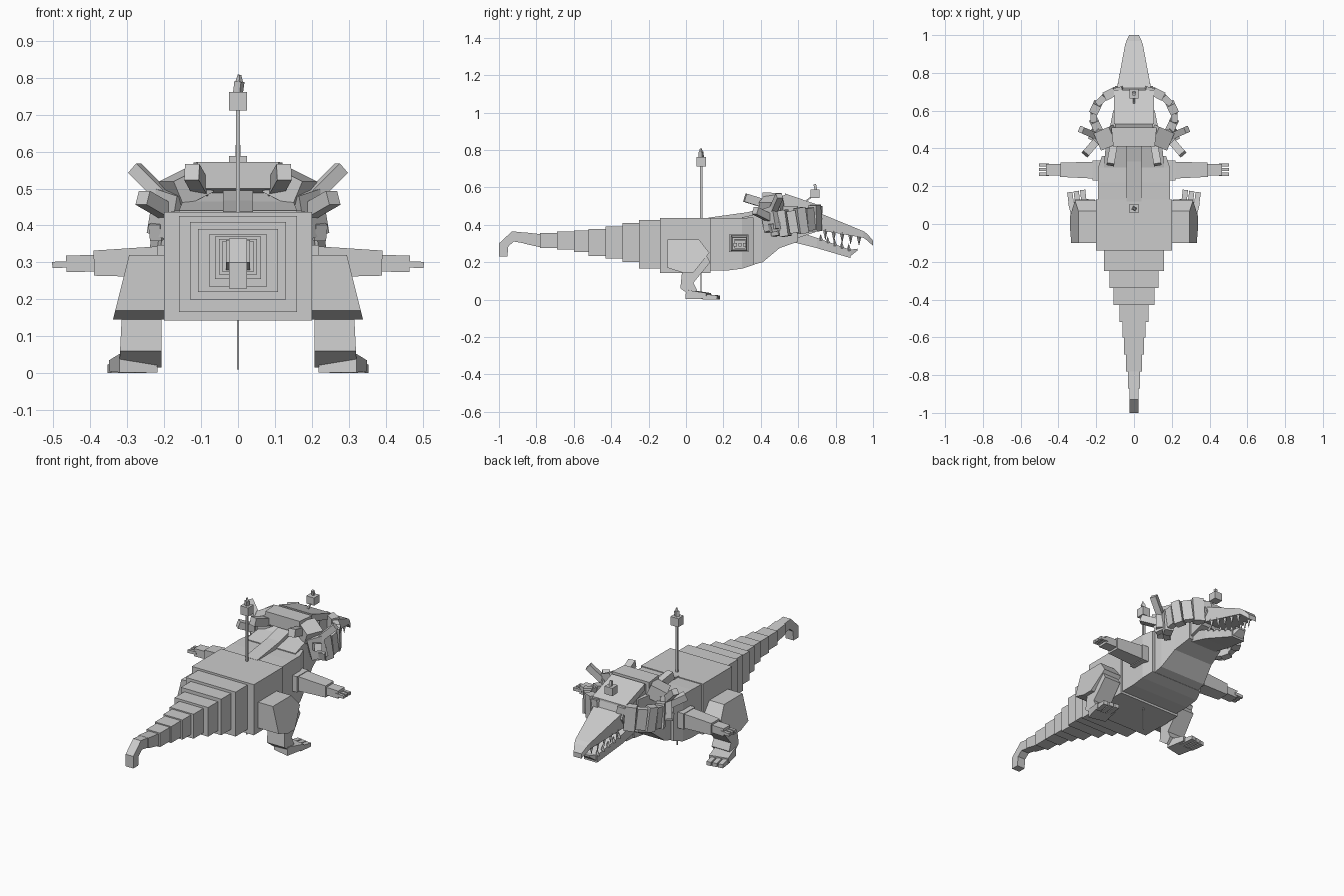
import bpy, bmesh, math
from mathutils import Vector

if "Cube" in bpy.data.objects:
    bpy.data.objects.remove(bpy.data.objects["Cube"])

grey = bpy.data.materials.new("plain_grey")
grey.use_nodes = True
COLOUR = (0.6, 0.6, 0.6, 1)
grey.diffuse_color = COLOUR
grey.node_tree.nodes["Principled BSDF"].inputs["Base Color"].default_value = COLOUR


def finish(name, bm, mirror):
    bmesh.ops.dissolve_limit(bm, angle_limit=0.01, verts=bm.verts, edges=bm.edges)
    bmesh.ops.recalc_face_normals(bm, faces=bm.faces)
    mesh = bpy.data.meshes.new(name)
    bm.to_mesh(mesh)
    bm.free()
    mesh.materials.append(grey)
    obj = bpy.data.objects.new(name, mesh)
    bpy.context.collection.objects.link(obj)
    if mirror:
        mod = obj.modifiers.new("other_side", "MIRROR")
        mod.use_mirror_merge = False


def hulls(name, groups, mirror=False):
    """One object made of a convex solid for each group of points."""
    bm = bmesh.new()
    for points in groups:
        verts = [bm.verts.new(p) for p in points]
        bmesh.ops.convex_hull(bm, input=verts)
    finish(name, bm, mirror)


def ring(y, half, low, high):
    return [(x, y, z) for x in (-half, half) for z in (low, high)]


def loft(name, sections):
    """Rectangular sections joined along the body axis."""
    rings = [ring(*s) for s in sections]
    hulls(name, [a + b for a, b in zip(rings, rings[1:])])


def box_points(x, y, z):
    return [(a, b, c) for a in x for b in y for c in z]


def bar_points(start, end, size, end_size=None):
    """Corner points of a tapered bar; sizes are (width, height)."""
    p, q = Vector(start), Vector(end)
    d = (q - p).normalized()
    side = d.cross(Vector((0, 0, 1)))
    side = side.normalized() if side.length > 0.01 else Vector((1, 0, 0))
    up = side.cross(d)
    return [c + side * w * i / 2 + up * h * j / 2
            for c, (w, h) in ((p, size), (q, end_size or size))
            for i in (-1, 1) for j in (-1, 1)]


def prism(name, profile, x0, x1, lean=0, mirror=False):
    """Side profile (y, z) extruded across x; lean shifts the outer face by height."""
    bm = bmesh.new()
    top = max(z for _, z in profile)
    face = bm.faces.new([bm.verts.new((x0, y, z)) for y, z in profile])
    out = bmesh.ops.extrude_face_region(bm, geom=[face])["geom"]
    for v in out:
        if isinstance(v, bmesh.types.BMVert):
            v.co.x = x1 + lean * (top - v.co.z)
    if face.is_valid is False or len(face.verts) == 0:
        bm.faces.new([v for v in bm.verts if v.co.x == x0])
    finish(name, bm, mirror)


# Stepped tail: each segment is (back, front, half width, bottom, top)
tail = [(-.25, -.14, .16, .166, .425), (-.34, -.25, .13, .2, .41),
        (-.43, -.34, .108, .22, .39), (-.52, -.43, .077, .234, .377),
        (-.6, -.52, .062, .255, .37), (-.69, -.6, .052, .267, .363),
        (-.78, -.69, .043, .275, .357)]
hulls("tail_segments", [ring(a, *s) + ring(b, *s) for a, b, *s in tail])
loft("tail_end", [(-.78, .032, .28, .35), (-.87, .032, .3, .36)])
prism("tail_hook", [(-.86, .3), (-.86, .358), (-.93, .365), (-1, .3), (-1, .23),
                    (-.955, .23), (-.95, .285), (-.92, .31)], -.025, .025)

# Trunk, chest and neck
loft("trunk", [(-.14, .2, .142, .437), (.13, .2, .142, .437)])
loft("chest", [(.12, .19, .155, .432), (.22, .19, .155, .435),
               (.3, .19, .165, .435), (.36, .17, .185, .44)])
loft("neck", [(.3, .16, .17, .44), (.41, .15, .2, .465),
              (.5, .13, .275, .5), (.6, .11, .31, .5)])
loft("back_ridge", [(.12, .04, .4, .438), (.33, .04, .42, .467), (.46, .04, .42, .5)])

# Legs
prism("thighs", [(-.1, .32), (.07, .32), (.125, .25), (.04, .145),
                 (-.02, .145), (-.1, .17)], .17, .295, .25, True)
prism("shins", [(.1, .25), (.13, .2), (.04, .09), (.06, .05), (.03, .015),
                (-.03, .06), (-.02, .16)], .207, .31, .05, True)
hulls("feet", [bar_points((.27, .01, .027), (.295, .12, .02), (.105, .05), (.11, .03))], True)
toes = []
for i in range(3):
    x = .262 + .034 * i
    toes.append(bar_points((x, .09, .015), (x + .01, .18 - .006 * i, .011),
                           (.028, .03), (.028, .022)))
hulls("toes", toes, True)

# Arms
hulls("shoulders", [box_points((.15, .22), (.23, .335), (.255, .347))], True)
hulls("upper_arms", [bar_points((.2, .285, .302), (.39, .287, .298), (.09, .085), (.075, .068))], True)
hulls("forearms", [bar_points((.38, .288, .298), (.465, .288, .296), (.06, .045))], True)
hulls("fingers", [bar_points((.45, y, .295), (.503, y, .293), (.017, .017))
                  for y in (.263, .288, .313)], True)

# Skull, brow and jaws
prism("skull", [(.48, .54), (.53, .56), (.71, .495), (.73, .43), (.69, .36),
                (.57, .32), (.47, .38)], -.1, .1)
hulls("brow_slab", [ring(.53, .107, .53, .567) + ring(.71, .107, .465, .505)])
hulls("eye_ridges", [bar_points((.06, .715, .48), (.12, .7, .47), (.03, .04))], True)
loft("upper_jaw", [(.68, .1, .38, .485), (.72, .09, .37, .46),
                   (.95, .047, .33, .365), (.97, .04, .315, .35), (1, .025, .287, .315)])
loft("lower_jaw", [(.58, .085, .305, .37), (.7, .08, .275, .33), (.88, .042, .222, .265)])
hulls("lower_beak", [ring(.87, .04, .225, .265) + ring(.917, .02, .262, .272)])


def tooth(x, y, root, tip):
    r = .013
    return [(x + r, y, root), (x - r, y, root), (x, y + r, root), (x, y - r, root), (x, y, tip)]


teeth = []
for i in range(5):
    t = i / 4
    teeth.append(tooth(.075 - .038 * t, .745 + .18 * t, .375 - .035 * t, .315 - .03 * t))
    teeth.append(tooth(.07 - .033 * t, .72 + .15 * t, .315 - .055 * t, .35 - .05 * t))
hulls("teeth", teeth, True)

# Collar behind the skull
hulls("collar_top", [ring(.41, .11, .5, .572) + ring(.51, .12, .48, .57)])
hulls("collar_sides", [bar_points((.1, .475, .525), (.18, .44, .485), (.1, .075)),
                       bar_points((.175, .45, .49), (.195, .47, .37), (.06, .09))], True)

# Ruff of blocks curving round the cheeks
ruff = []
angles = [math.radians(a) for a in range(-45, 66, 18)]
path = [(.215 * math.cos(a), .57 + .15 * math.sin(a), .415 + .025 * math.sin(a)) for a in angles]
for i, (p, q) in enumerate(zip(path, path[1:])):
    ruff.append(bar_points(p, q, (.035 + .012 * (i % 2), .12 + .02 * (i % 2))))
hulls("cheek_ruff", ruff, True)

# Spikes sweeping back from the collar
hulls("collar_spikes", [
    bar_points((.1, .46, .5), (.125, .315, .545), (.04, .045)),
    bar_points((.2, .465, .475), (.28, .5, .555), (.035, .035)),
    bar_points((.18, .46, .43), (.258, .37, .475), (.04, .04)),
    bar_points((.19, .52, .4), (.225, .45, .38), (.035, .045))], True)

# Tall pole with a block and pointed flame
hulls("pole", [box_points((-.003, .003), (.077, .083), (.01, .45)),
               box_points((-.006, .006), (.076, .088), (.43, .72))])
hulls("pole_block", [box_points((-.025, .025), (.057, .107), (.712, .762))])
hulls("pole_flame", [bar_points((0, .082, .76), (.004, .08, .79), (.02, .02), (.022, .02)),
                     bar_points((.003, .08, .785), (.004, .079, .808), (.016, .016), (.007, .007))])

# Small floating lamp over the brow
hulls("lamp_block", [box_points((-.025, .025), (.665, .715), (.543, .588))])
hulls("lamp_wick", [bar_points((0, .695, .585), (0, .688, .617), (.014, .014))])
hulls("lamp_stem", [bar_points((0, .67, .548), (0, .64, .525), (.008, .008))])
